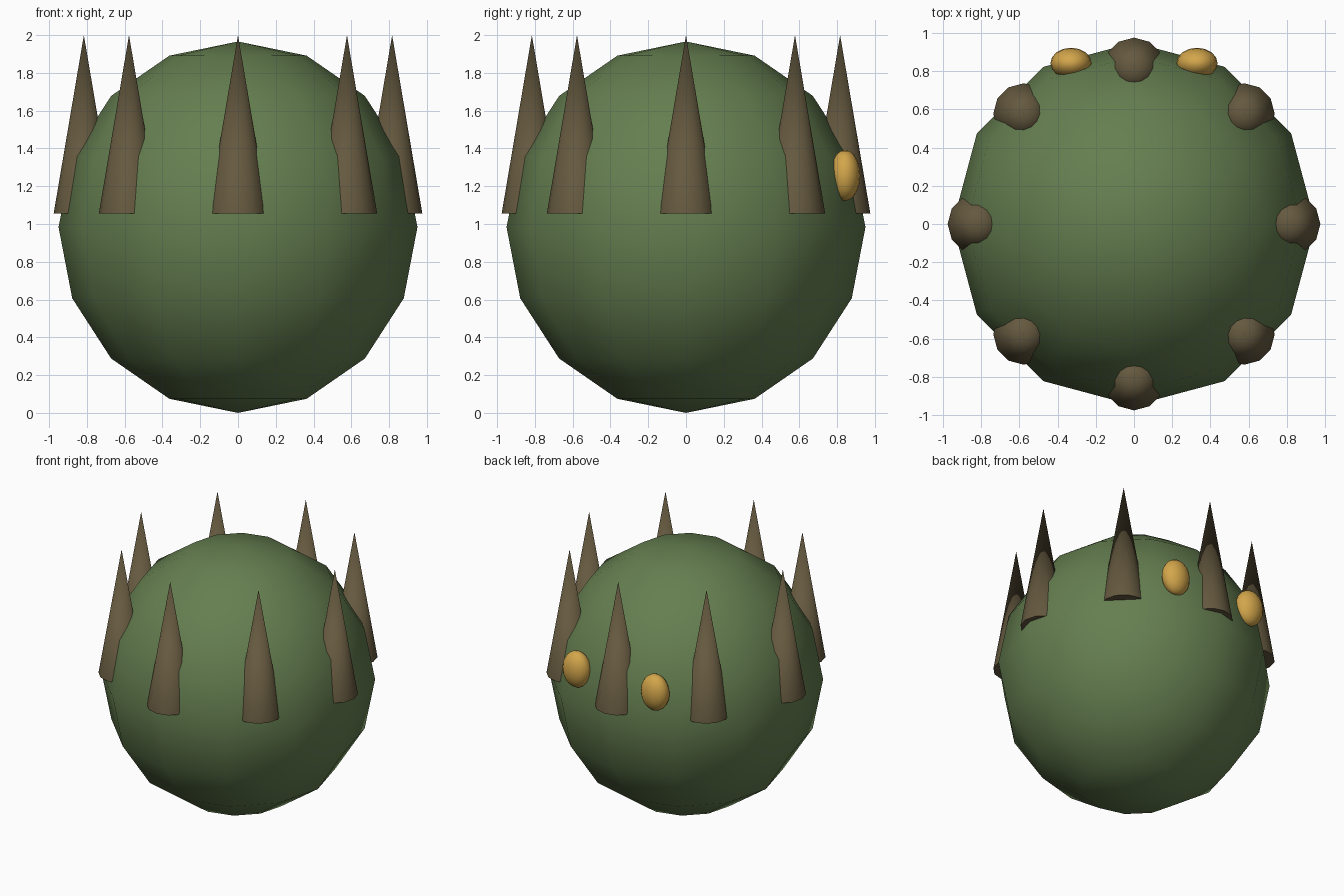
import bpy
from math import radians, sin, cos

if "Cube" in bpy.data.objects:
    bpy.data.objects.remove(bpy.data.objects["Cube"])


def material(name, rgb):
    mat = bpy.data.materials.new(name)
    mat.diffuse_color = (*rgb, 1)
    mat.use_nodes = True
    mat.node_tree.nodes["Principled BSDF"].inputs["Base Color"].default_value = mat.diffuse_color
    return mat


def finish(name, mat, angle):
    ob = bpy.context.object
    ob.name = ob.data.name = name
    ob.data.materials.append(mat)
    bpy.ops.object.transform_apply(location=False, rotation=False, scale=True)
    bpy.ops.object.shade_smooth_by_angle(angle=radians(angle))
    return ob


def ellipsoid(name, loc, radii, segments, rings, mat):
    bpy.ops.mesh.primitive_uv_sphere_add(segments=segments, ring_count=rings,
                                         radius=1, location=loc)
    bpy.context.object.scale = radii
    return finish(name, mat, 60)


green = material("body_green", (0.13, 0.21, 0.08))
brown = material("spike_brown", (0.13, 0.10, 0.05))
gold = material("eye_gold", (0.65, 0.38, 0.07))

# Low-poly round body
ellipsoid("body", (0, 0, 0.983), (0.95, 0.95, 0.983), 12, 8, green)

# Crown of eight upright spikes, half sunk into the body
BASE, TIP, RING = 1.055, 2.0, 0.816
for i in range(8):
    a = radians(45 * i)
    bpy.ops.mesh.primitive_cone_add(
        vertices=12, radius1=0.16, radius2=0, depth=TIP - BASE,
        location=(RING * cos(a), RING * sin(a), (BASE + TIP) / 2))
    finish(f"spike_{i + 1}", brown, 50)

# Pair of oval eyes on the +y side
for side, x in (("left", -0.33), ("right", 0.33)):
    ellipsoid(f"eye_{side}", (x, 0.842, 1.257), (0.108, 0.081, 0.135), 16, 10, gold)
